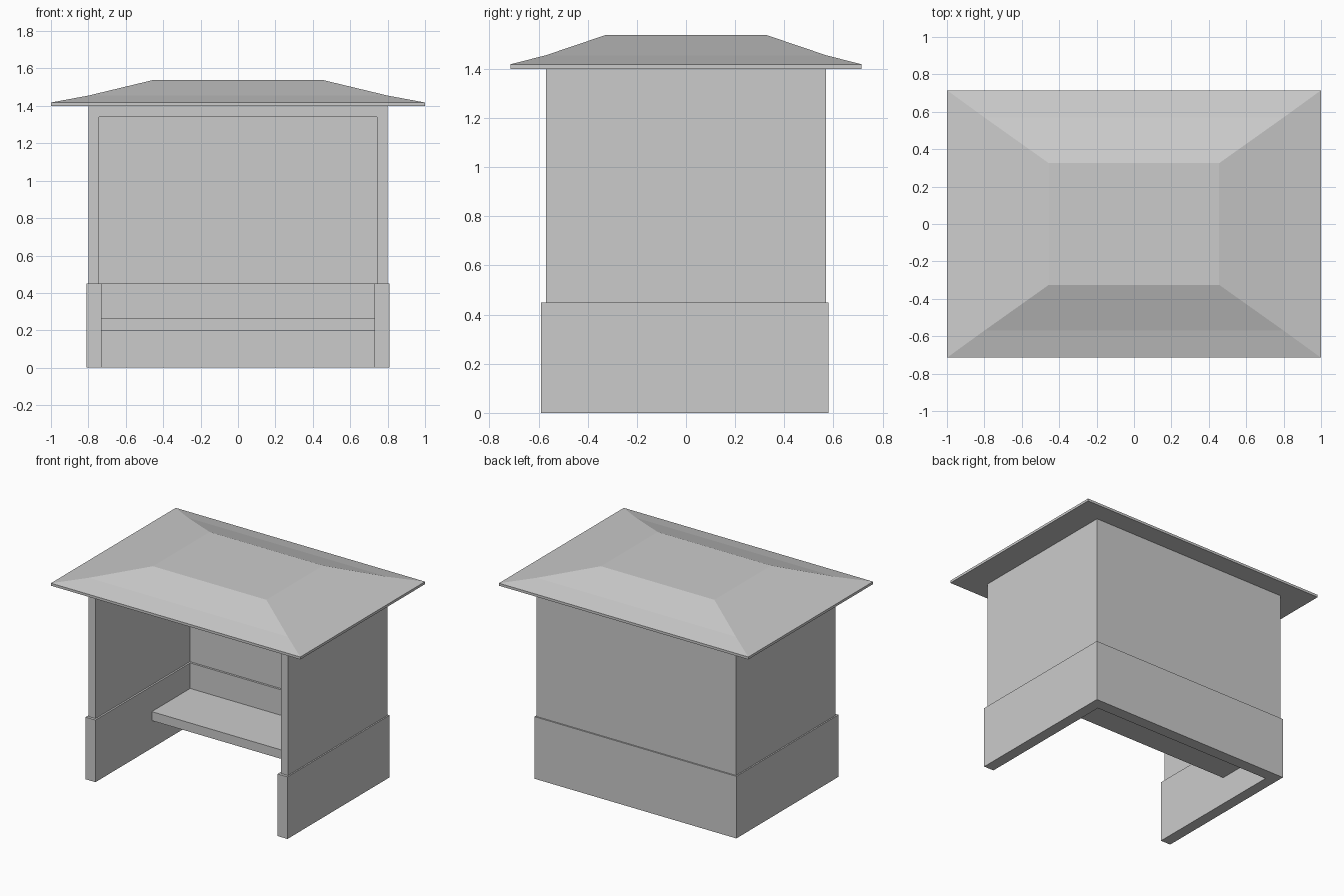
import bpy, bmesh

if "Cube" in bpy.data.objects:
    bpy.data.objects.remove(bpy.data.objects["Cube"])


def mesh_object(name, bm):
    bmesh.ops.recalc_face_normals(bm, faces=bm.faces)
    me = bpy.data.meshes.new(name)
    bm.to_mesh(me)
    bm.free()
    ob = bpy.data.objects.new(name, me)
    bpy.context.collection.objects.link(ob)
    return ob


def box(name, half_x, y, z):
    bm = bmesh.new()
    bmesh.ops.create_cube(bm, size=1)
    for v in bm.verts:
        v.co = (v.co.x * 2 * half_x, y[v.co.y > 0], z[v.co.z > 0])
    return mesh_object(name, bm)


def hollow(ob, cutter):
    cutter.hide_render = True
    cutter.hide_set(True)
    mod = ob.modifiers.new("opening", 'BOOLEAN')
    mod.operation = 'DIFFERENCE'
    mod.solver = 'EXACT'
    mod.object = cutter


# Lower plinth wall, open at the front, top and bottom
base = box("base_wall", 0.81, (-0.59, 0.58), (0, 0.45))
hollow(base, box("base_cutter", 0.73, (-0.8, 0.495), (-0.1, 0.6)))

# Upper walls with a ceiling, open at the front and bottom
walls = box("upper_walls", 0.80, (-0.57, 0.57), (0.45, 1.40))
hollow(walls, box("wall_cutter", 0.743, (-0.8, 0.51), (0.3, 1.34)))

# Bench spanning between the side walls
box("bench", 0.732, (0.055, 0.50), (0.20, 0.265))

# Roof: stacked rectangular rings, gently bent hip slopes, flat top
bm = bmesh.new()
rings = []
for hx, hy, z in [(1, 0.715, 1.40), (1, 0.715, 1.418),
                  (0.80, 0.57, 1.455), (0.455, 0.325, 1.538)]:
    rings.append([bm.verts.new((sx * hx, sy * hy, z))
                  for sx, sy in ((-1, -1), (1, -1), (1, 1), (-1, 1))])
for lo, hi in zip(rings, rings[1:]):
    for i in range(4):
        j = (i + 1) % 4
        bm.faces.new((lo[i], lo[j], hi[j], hi[i]))
bm.faces.new(rings[0][::-1])
bm.faces.new(rings[-1])
mesh_object("roof", bm)
